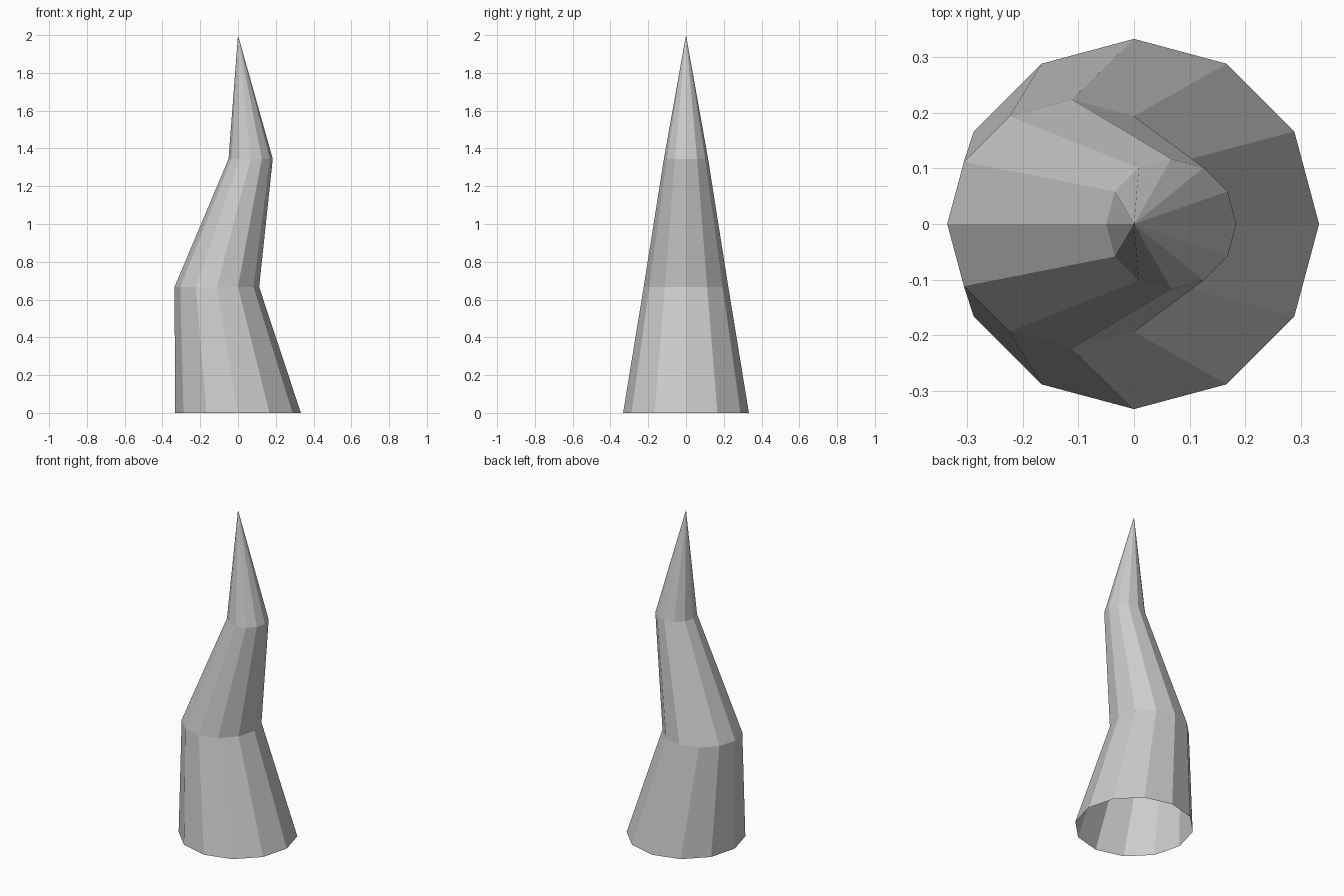
import bpy, bmesh
from math import cos, sin, pi

if "Cube" in bpy.data.objects:
    bpy.data.objects.remove(bpy.data.objects["Cube"])

SIDES = 12
# Cross-sections of the horn: centre x, height, radius
SECTIONS = [(0.0, 0.0, 0.333), (-0.112, 0.667, 0.224), (0.067, 1.345, 0.117)]
TIP = (0.0, 0.0, 2.0)

bm = bmesh.new()


def ring(cx, z, r):
    return [bm.verts.new((cx + r * cos(2 * pi * i / SIDES),
                          r * sin(2 * pi * i / SIDES), z)) for i in range(SIDES)]


# Tapered, bent walls (open underneath)
rings = [ring(*s) for s in SECTIONS]
for low, high in zip(rings, rings[1:]):
    for i in range(SIDES):
        j = (i + 1) % SIDES
        bm.faces.new((low[i], low[j], high[j], high[i]))

# Pointed tip
tip = bm.verts.new(TIP)
for i in range(SIDES):
    bm.faces.new((rings[-1][i], rings[-1][(i + 1) % SIDES], tip))

mesh = bpy.data.meshes.new("bent_horn")
bm.to_mesh(mesh)
bm.free()
bpy.context.collection.objects.link(bpy.data.objects.new("bent_horn", mesh))
